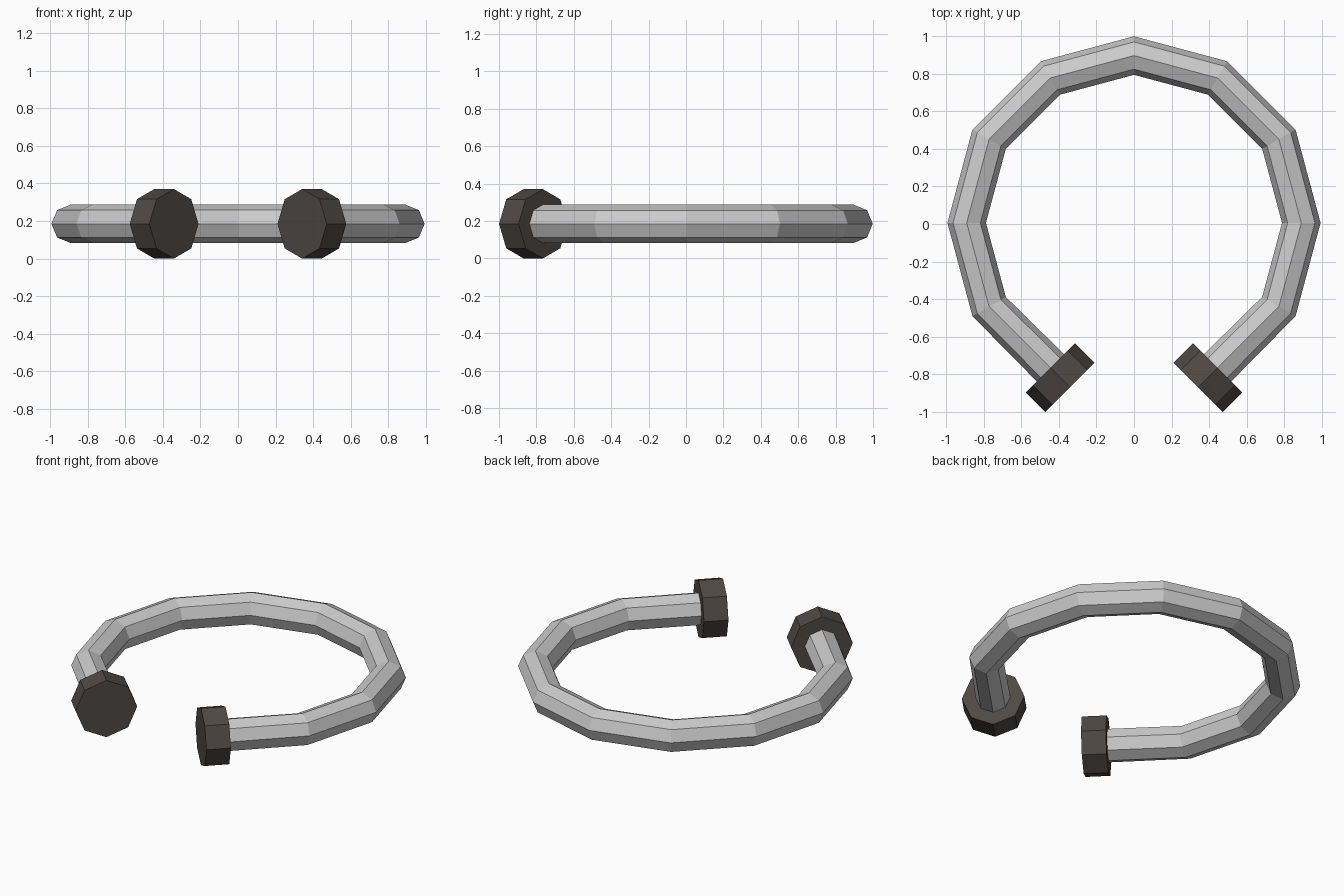
import bpy, bmesh
from math import sin, cos, pi, radians
from mathutils import Vector, Matrix

if "Cube" in bpy.data.objects:
    bpy.data.objects.remove(bpy.data.objects["Cube"])

R, TUBE_R, CAP_R, CAP_T = 0.89, 0.1025, 0.185, 0.147
CENTER = Vector((0, 0.006, CAP_R))
SIDES = 8


def ring_point(deg):
    return CENTER + R * Vector((cos(radians(deg)), sin(radians(deg)), 0))


def link(name, bm):
    bmesh.ops.recalc_face_normals(bm, faces=bm.faces)
    mesh = bpy.data.meshes.new(name)
    bm.to_mesh(mesh)
    bm.free()
    obj = bpy.data.objects.new(name, mesh)
    bpy.context.collection.objects.link(obj)
    return obj


# open ring: octagonal sections on radial planes, squared off at both ends
sections = [(ring_point(a), a) for a in range(-30, 211, 30)]
embed = 0.01
first = ring_point(-60) + Vector((-embed, -embed, 0))
last = ring_point(240) + Vector((embed, -embed, 0))
sections = [(first, -45)] + sections + [(last, 225)]

bm = bmesh.new()
loops = []
for pos, deg in sections:
    radial = Vector((cos(radians(deg)), sin(radians(deg)), 0))
    loops.append([bm.verts.new(pos + TUBE_R * (cos(t) * radial + Vector((0, 0, sin(t)))))
                  for t in (2 * pi * i / SIDES for i in range(SIDES))])
for a, b in zip(loops, loops[1:]):
    for i in range(SIDES):
        j = (i + 1) % SIDES
        bm.faces.new((a[i], a[j], b[j], b[i]))
bm.faces.new(loops[0])
bm.faces.new(loops[-1])
link("bracelet_ring", bm)

# dark octagonal end caps, mirrored by side
dark = bpy.data.materials.new("dark_cap")
dark.diffuse_color = (0.078, 0.066, 0.058, 1)
dark.use_nodes = True
dark.node_tree.nodes["Principled BSDF"].inputs["Base Color"].default_value = dark.diffuse_color
for side, name in ((1, "end_cap_right"), (-1, "end_cap_left")):
    direction = Vector((-side, -1, 0)).normalized()
    base = ring_point(-60 if side == 1 else 240)
    radial = Vector((0, 0, 1)).cross(direction)
    frame = Matrix((radial, Vector((0, 0, 1)), direction)).transposed().to_4x4()
    frame.translation = base + direction * CAP_T / 2
    bm = bmesh.new()
    bmesh.ops.create_cone(bm, cap_ends=True, segments=SIDES, radius1=CAP_R,
                          radius2=CAP_R, depth=CAP_T, matrix=frame)
    link(name, bm).data.materials.append(dark)
